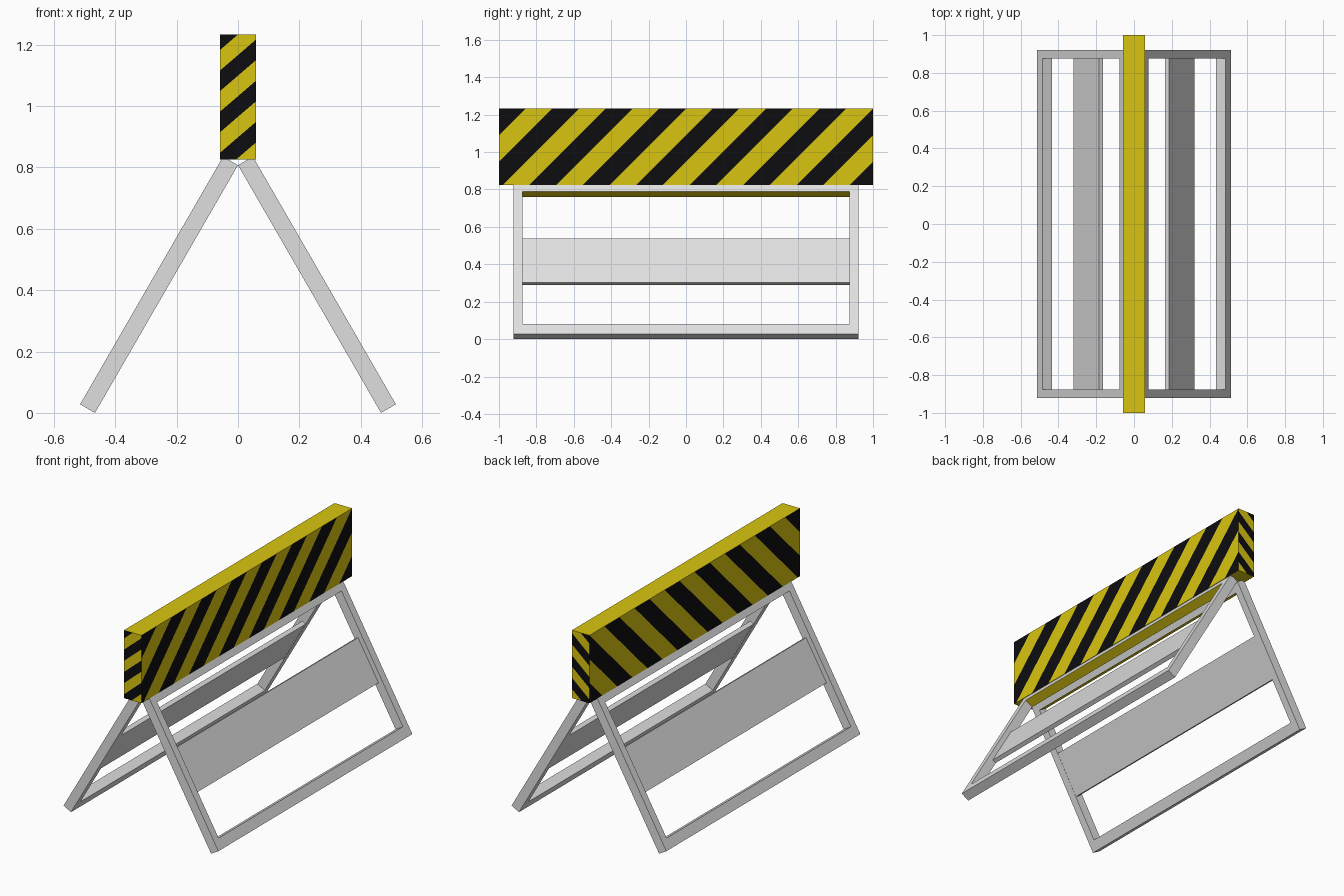
import bpy, bmesh, math
from mathutils import Matrix, Vector

if "Cube" in bpy.data.objects:
    bpy.data.objects.remove(bpy.data.objects["Cube"])


def material(name, rgb):
    m = bpy.data.materials.new(name)
    m.diffuse_color = (*rgb, 1)
    m.use_nodes = True
    m.node_tree.nodes["Principled BSDF"].inputs["Base Color"].default_value = m.diffuse_color
    return m


GREY = material("light_grey", (0.74, 0.74, 0.74))
YELLOW = material("warning_yellow", (0.70, 0.56, 0.005))
BLACK = material("stripe_black", (0.004, 0.004, 0.005))


def add_object(name, bm, mats, matrix=Matrix()):
    bmesh.ops.recalc_face_normals(bm, faces=bm.faces)
    bm.transform(matrix)
    mesh = bpy.data.meshes.new(name)
    bm.to_mesh(mesh)
    bm.free()
    for m in mats:
        mesh.materials.append(m)
    obj = bpy.data.objects.new(name, mesh)
    bpy.context.collection.objects.link(obj)
    return obj


def box(x0, x1, y0, y1, z0, z1):
    bm = bmesh.new()
    size = Matrix.Diagonal((x1 - x0, y1 - y0, z1 - z0, 1))
    centre = Matrix.Translation(((x0 + x1) / 2, (y0 + y1) / 2, (z0 + z1) / 2))
    bmesh.ops.create_cube(bm, size=1, matrix=centre @ size)
    return bm


# Striped warning board: cut diagonal bands on the sides and ends
W, Z0, Z1 = 0.058, 0.825, 1.233


def cut_stripes(bm, axis, direction, start, period):
    """Bands along `direction`; the first half of each period is black."""
    def on_side(f):
        return abs(f.normal[axis]) > 0.9
    n = Vector(direction)
    values = [v.co.dot(n) for v in bm.verts]
    half = period / 2
    first = math.floor((min(values) - start) / half)
    last = math.ceil((max(values) - start) / half)
    for k in range(first, last + 1):
        faces = [f for f in bm.faces if on_side(f)]
        geom = set(faces)
        for f in faces:
            geom.update(f.edges)
            geom.update(f.verts)
        bmesh.ops.bisect_plane(bm, geom=list(geom), dist=1e-5,
                               plane_co=n * ((start + k * half) / n.length_squared),
                               plane_no=n)
        bm.normal_update()
    for f in bm.faces:
        if on_side(f):
            c = f.calc_center_median().dot(n)
            f.material_index = 1 if ((c - start) / period) % 1 < 0.5 else 0


board = box(-W, W, -1, 1, Z0, Z1)
board.normal_update()
cut_stripes(board, 0, (0, 1, -1), -1 - Z1, 2 / 7)
cut_stripes(board, 1, (-0.86, 0, 1), 1.233, 0.134)
add_object("warning_board", board, [YELLOW, BLACK])

# Folding stand: two leaning frames, each with a recessed panel
THICK, LENGTH, HALF_Y = 0.056, 0.932, 0.921
OPEN_Y, OPEN_LOW, OPEN_HIGH = 0.875, 0.062, 0.878


def frame():
    bm = bmesh.new()

    def ring(y, low, high):
        return [bm.verts.new((0, a, b)) for a, b in
                ((-y, low), (y, low), (y, high), (-y, high))]
    outer = ring(HALF_Y, 0, LENGTH)
    inner = ring(OPEN_Y, OPEN_LOW, OPEN_HIGH)
    for i in range(4):
        j = (i + 1) % 4
        bm.faces.new((outer[i], outer[j], inner[j], inner[i]))
    out = bmesh.ops.extrude_face_region(bm, geom=list(bm.faces))
    moved = [v for v in out["geom"] if isinstance(v, bmesh.types.BMVert)]
    bmesh.ops.translate(bm, verts=moved, vec=(THICK, 0, 0))
    # underside of the top rail is yellow
    for f in bm.faces:
        if all(abs(v.co.z - OPEN_HIGH) < 1e-4 for v in f.verts):
            f.material_index = 1
    return bm


lean = Matrix.Translation((0.466, 0, 0)) @ Matrix.Rotation(math.radians(-30), 4, "Y")
for side, turn in (("right", 0), ("left", math.pi)):
    place = Matrix.Rotation(turn, 4, "Z") @ lean
    add_object(side + "_frame", frame(), [GREY, YELLOW], place)
    add_object(side + "_panel", box(0.001, 0.026, -OPEN_Y, OPEN_Y, 0.334, 0.606),
               [GREY], place)
